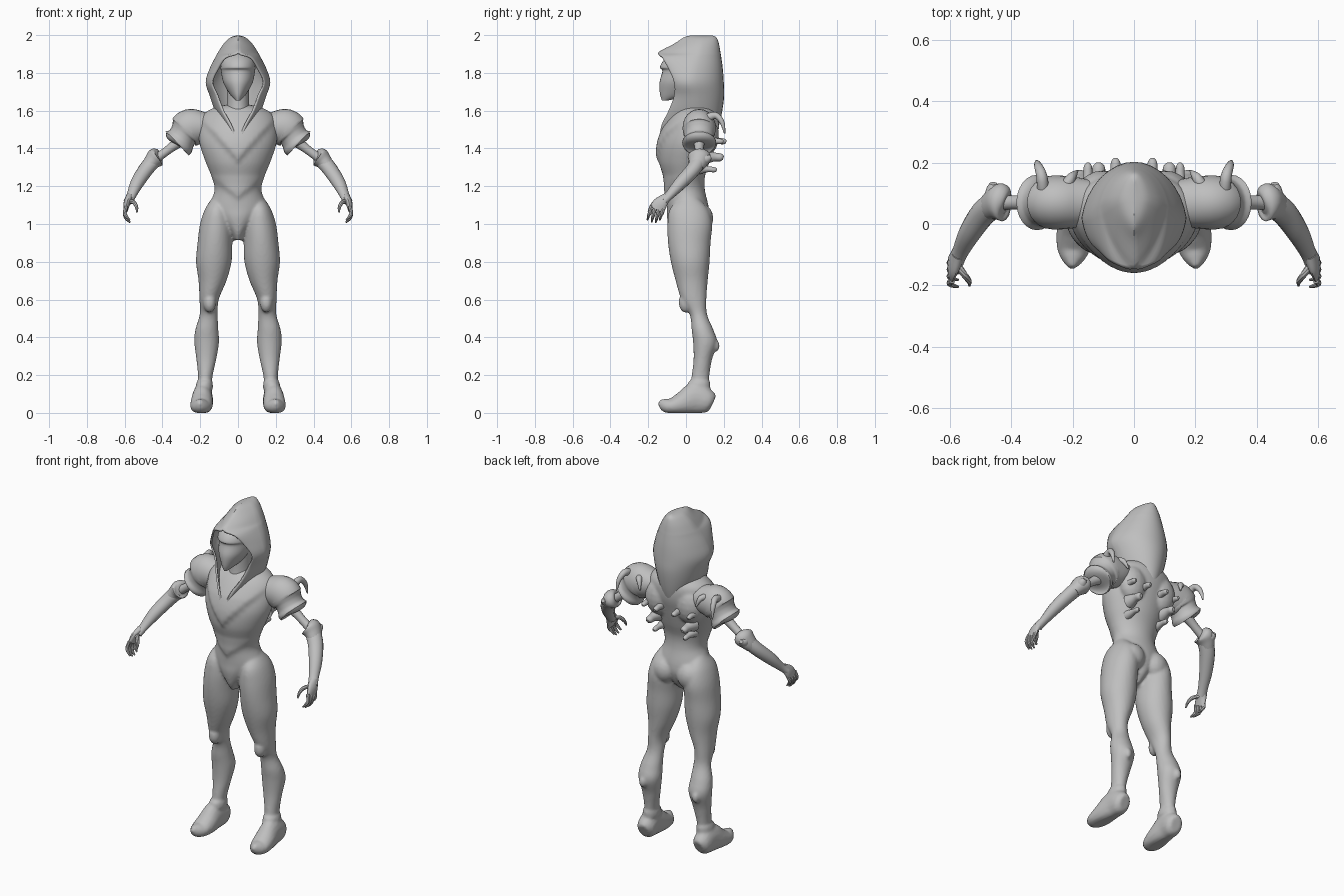
import bpy, bmesh, math
from mathutils import Vector, Matrix

grey = bpy.data.materials.new("plain grey")
grey.diffuse_color = (0.52, 0.52, 0.52, 1)


def finish(name, bm, mirror=False, angle=40):
    me = bpy.data.meshes.new(name)
    bm.to_mesh(me)
    bm.free()
    ob = bpy.data.objects.new(name, me)
    bpy.context.collection.objects.link(ob)
    me.materials.append(grey)
    bpy.ops.object.select_all(action='DESELECT')
    ob.select_set(True)
    bpy.context.view_layer.objects.active = ob
    bpy.ops.object.shade_smooth_by_angle(angle=math.radians(angle))
    if mirror:
        ob.modifiers.new("mirror", 'MIRROR')
    return ob


def spline(rows, steps):
    """Catmull-Rom through rows of numbers."""
    out, n = [], len(rows)
    for i in range(n - 1):
        p = [rows[max(0, min(n - 1, i + k))] for k in (-1, 0, 1, 2)]
        for s in range(steps):
            t = s / steps
            out.append([b + .5 * t * (c - a + t * (2*a - 5*b + 4*c - d + t * (3*(b - c) + d - a)))
                        for a, b, c, d in zip(*p)])
    return out + [list(rows[-1])]


def skin(rings, closed=True):
    bm = bmesh.new()
    vs = [[bm.verts.new(p) for p in r] for r in rings]
    n = len(vs[0])
    for r, q in zip(vs, vs[1:]):
        for j in range(n if closed else n - 1):
            k = (j + 1) % n
            bm.faces.new((r[j], r[k], q[k], q[j]))
    if closed:
        bm.faces.new(vs[0][::-1])
        bm.faces.new(vs[-1])
        bmesh.ops.recalc_face_normals(bm, faces=bm.faces)
    return bm


def stack(name, rows, mirror=False, ridge=1, relief=None, sides=32, steps=5):
    """Horizontal rings: (centre x, z, half width, front y, back y)."""
    rings = []
    for cx, z, w, f, b in spline(rows, steps):
        ring = []
        for j in range(sides):
            a = 2 * math.pi * j / sides
            s, yc, d = math.sin(a), (f + b) / 2, (b - f) / 2
            y = yc + d * (s if s > 0 else -abs(s) ** ridge)
            p = Vector((cx + w * math.cos(a), y, z))
            if relief and s < 0:
                p.y -= relief(p)
            ring.append(p)
        rings.append(ring)
    return finish(name, skin(rings), mirror)


def tube(name, rows, ref=(0, 1, 0), mirror=True, floor=False, sides=16, steps=4):
    """Rings square to a path: (x, y, z, radius a, radius b along ref)."""
    pts = spline(rows, steps)
    rings = []
    for i, (x, y, z, ra, rb) in enumerate(pts):
        t = (Vector(pts[min(i + 1, len(pts) - 1)][:3]) - Vector(pts[max(i - 1, 0)][:3])).normalized()
        u = t.cross(Vector(ref)).normalized()
        v = u.cross(t)
        ring = []
        for j in range(sides):
            a = 2 * math.pi * j / sides
            p = Vector((x, y, z)) + u * ra * math.cos(a) + v * rb * math.sin(a)
            if floor:
                p.z = max(p.z, 0)
            ring.append(p)
        rings.append(ring)
    return finish(name, skin(rings), mirror)


def ball(name, c, r, mirror=True):
    bm = bmesh.new()
    bmesh.ops.create_uvsphere(bm, u_segments=16, v_segments=10, radius=1,
                              matrix=Matrix.Translation(c) @ Matrix.Diagonal((*r, 1)))
    return finish(name, bm, mirror, 60)


def fuse(name, parts, voxel, rounds):
    """Blend parts into one skin; the first part keeps its mirror."""
    bpy.ops.object.select_all(action='DESELECT')
    for ob in parts:
        ob.select_set(True)
    body = bpy.context.view_layer.objects.active = parts[0]
    bpy.ops.object.join()
    body.name = name
    remesh = body.modifiers.new("blend", 'REMESH')
    remesh.mode, remesh.voxel_size, remesh.use_smooth_shade = 'VOXEL', voxel, True
    soft = body.modifiers.new("soften", 'SMOOTH')
    soft.factor, soft.iterations = .5, rounds


# Torso, with raised V-shaped chest and belly panels
def chest_relief(p):
    up = lambda v: max(0, min(1, v))
    chest = up((p.z - 1.32 - 1.1 * abs(p.x)) / .03) * up((1.6 - p.z) / .1)
    belly = up((p.z - 1.12 - .8 * abs(p.x)) / .03) * up((1.26 - p.z) / .08)
    return .016 * chest + .011 * belly


torso = stack("torso", [(0, .915, .02, -.06, .04), (0, .96, .05, -.085, .09), (0, 1.03, .11, -.10, .12),
                        (0, 1.09, .15, -.10, .12), (0, 1.18, .124, -.105, .1), (0, 1.25, .14, -.12, .1),
                        (0, 1.33, .172, -.142, .125), (0, 1.42, .202, -.14, .15), (0, 1.5, .208, -.115, .17),
                        (0, 1.57, .19, -.08, .17), (0, 1.61, .14, -.05, .15), (0, 1.63, .07, -.02, .12)],
              ridge=1.15, relief=chest_relief, sides=48, steps=8)

# Head: neck and pointed mask with a brow
stack("neck", [(0, 1.52, .075, -.07, .12), (0, 1.62, .06, -.05, .1), (0, 1.75, .06, -.05, .1)])
stack("masked_head", [(0, 1.655, .012, -.128, -.09), (0, 1.69, .045, -.138, .04),
                      (0, 1.75, .078, -.14, .08), (0, 1.81, .09, -.125, .1), (0, 1.83, .092, -.138, .1),
                      (0, 1.87, .085, -.115, .1), (0, 1.91, .05, -.06, .08)], ridge=1.1)

# Hood: (z, opening half width, opening y, half width, widest y, back y)
hood_rows = [(1.46, .012, -.14, .05, .05, .15), (1.53, .04, -.125, .088, .05, .172),
             (1.6, .078, -.09, .118, .05, .187), (1.68, .108, -.06, .145, .04, .197),
             (1.75, .135, -.06, .166, .02, .195), (1.82, .106, -.09, .146, .03, .19),
             (1.88, .066, -.125, .116, .05, .182), (1.905, 0, -.143, .102, .06, .178),
             (1.95, 0, -.06, .073, .07, .17), (1.983, 0, -.01, .038, .08, .158),
             (1.994, 0, .03, 0, .08, .135)]
rings = []
for z, ex, ey, w, yc, yb in spline(hood_rows, 4):
    ex = max(ex, 0)
    half = []
    for j in range(8):  # front quarter runs nearly straight to the peak
        a, t = math.pi / 2 * j / 8, j / 8
        half.append((ex + (w - ex) * (.5 * math.sin(a) + .5 * t),
                     yc + (ey - yc) * (.5 * math.cos(a) + .5 * (1 - t)), z))
    for j in range(9):
        a = math.pi / 2 * j / 8
        half.append((w * (.75 * math.cos(a) + .25 * (1 - j / 8)) if j < 8 else 0,
                     yc + (yb - yc) * math.sin(a), z))
    rings.append(half + [(-x, y, h) for x, y, h in half[-2::-1]])
bm = skin(rings, closed=False)
bmesh.ops.remove_doubles(bm, verts=bm.verts, dist=.0005)
hood = finish("hood", bm, angle=50)
rim = hood.modifiers.new("cloth", 'SOLIDIFY')
rim.thickness, rim.offset = .01, 0

# Legs, knees and calves
leg = stack("leg", [(.105, 1.14, .03, -.03, .06), (.112, 1.08, .062, -.085, .115), (.115, 1.0, .086, -.098, .138),
                    (.122, .9, .092, -.095, .13), (.128, .8, .094, -.08, .125), (.135, .7, .074, -.055, .115),
                    (.153, .6, .051, -.025, .108), (.155, .52, .048, .02, .112), (.165, .44, .061, .03, .145),
                    (.166, .37, .065, .038, .165), (.168, .28, .052, .04, .137), (.174, .18, .037, .028, .122),
                    (.18, .1, .042, .02, .12)], mirror=True)
knee = ball("knee_cap", (.15, -.002, .585), (.034, .037, .055))
stud = ball("calf_stud", (.175, .155, .355), (.022, .024, .032))

# Pointed boots with a low cuff
boot = tube("boot", [(.182, .14, .05, .033, .045), (.184, .115, .06, .052, .065), (.188, .05, .075, .054, .085),
                     (.192, -.02, .05, .06, .062), (.197, -.08, .035, .055, .042), (.2, -.115, .045, .037, .035),
                     (.203, -.14, .062, .01, .014)], ref=(0, 0, 1), floor=True)
cuff = stack("boot_cuff", [(.178, .13, .046, .005, .128), (.177, .16, .043, .01, .128),
                           (.176, .172, .037, .022, .122)])

# Shoulder blades and buttocks, blended with the body
blade = ball("shoulder_blade", (.1, .105, 1.47), (.085, .07, .11))
seat = ball("buttock", (.08, .085, 1.03), (.07, .06, .075))
fuse("body", [leg, torso, knee, stud, boot, cuff, blade, seat], .0085, 4)

# Shoulders, with a flared sleeve edge and a crisp top corner
tube("puffed_sleeve", [(.13, .07, 1.525, .06, .07), (.19, .07, 1.515, .085, .083), (.25, .07, 1.51, .1, .088),
                       (.272, .07, 1.49, .098, .086), (.285, .07, 1.475, .078, .08), (.3, .07, 1.452, .077, .08),
                       (.315, .07, 1.432, .088, .09), (.322, .07, 1.425, .078, .08),
                       (.325, .07, 1.42, .03, .03)], sides=24)
tube("shoulder_claw", [(.295, .1, 1.555, .024, .02), (.3, .155, 1.575, .018, .018),
                       (.312, .19, 1.54, .013, .013), (.317, .205, 1.48, .004, .004)], ref=(1, 0, 0))
tube("small_claw", [(.23, .11, 1.55, .022, .02), (.205, .15, 1.555, .016, .016),
                    (.185, .172, 1.505, .004, .004)], ref=(1, 0, 0))

# Arms
tube("upper_arm", [(.28, .07, 1.46, .04, .04), (.34, .07, 1.415, .026, .026), (.4, .07, 1.37, .023, .023),
                   (.46, .07, 1.33, .03, .03)])
tube("elbow_cuff", [(.415, .068, 1.362, .03, .032), (.422, .07, 1.359, .046, .056),
                    (.435, .07, 1.35, .052, .062), (.455, .064, 1.33, .044, .052),
                    (.475, .052, 1.305, .036, .042)])
tube("elbow_point", [(.45, .07, 1.335, .04, .035), (.457, .11, 1.345, .026, .026),
                     (.458, .132, 1.355, .01, .012)], ref=(1, 0, 0))
tube("forearm", [(.445, .07, 1.34, .04, .045), (.49, .035, 1.285, .038, .042), (.535, -.03, 1.215, .034, .036),
                 (.565, -.09, 1.15, .023, .027), (.58, -.12, 1.12, .022, .028)], ref=(.5, .8, .3))
tube("palm", [(.573, -.1, 1.145, .02, .022), (.588, -.135, 1.11, .018, .038), (.594, -.155, 1.075, .012, .04)])

# Fingers and thumb
for i in range(4):
    y, low = -.118 - .022 * i, (.012, 0, .002, .012)[i]
    tube("finger_%d" % (i + 1), [(.591, y, 1.095, .01, .01), (.6, y - .008, 1.06, .01, .01),
                                 (.592, y - .015, 1.03 + low, .009, .008),
                                 (.572, y - .02, 1.008 + low, .004, .004)], sides=8)
tube("thumb", [(.578, -.13, 1.12, .013, .013), (.552, -.165, 1.115, .011, .011),
               (.537, -.185, 1.09, .009, .009), (.535, -.2, 1.062, .004, .004)], sides=8)

# Short studs on the back
for i, (x, y, z, r) in enumerate([(.115, .15, 1.355, .024), (.06, .165, 1.44, .018),
                                  (.1, .115, 1.29, .016), (.15, .15, 1.44, .016)]):
    tube("back_stud_%d" % (i + 1), [(x, y - .05, z, r * 1.7, r * 1.7), (x, y, z, r, r),
                                    (x, y + .035, z - .003, r * .85, r * .85),
                                    (x, y + .048, z - .006, r * .4, r * .4)], ref=(1, 0, 0))
